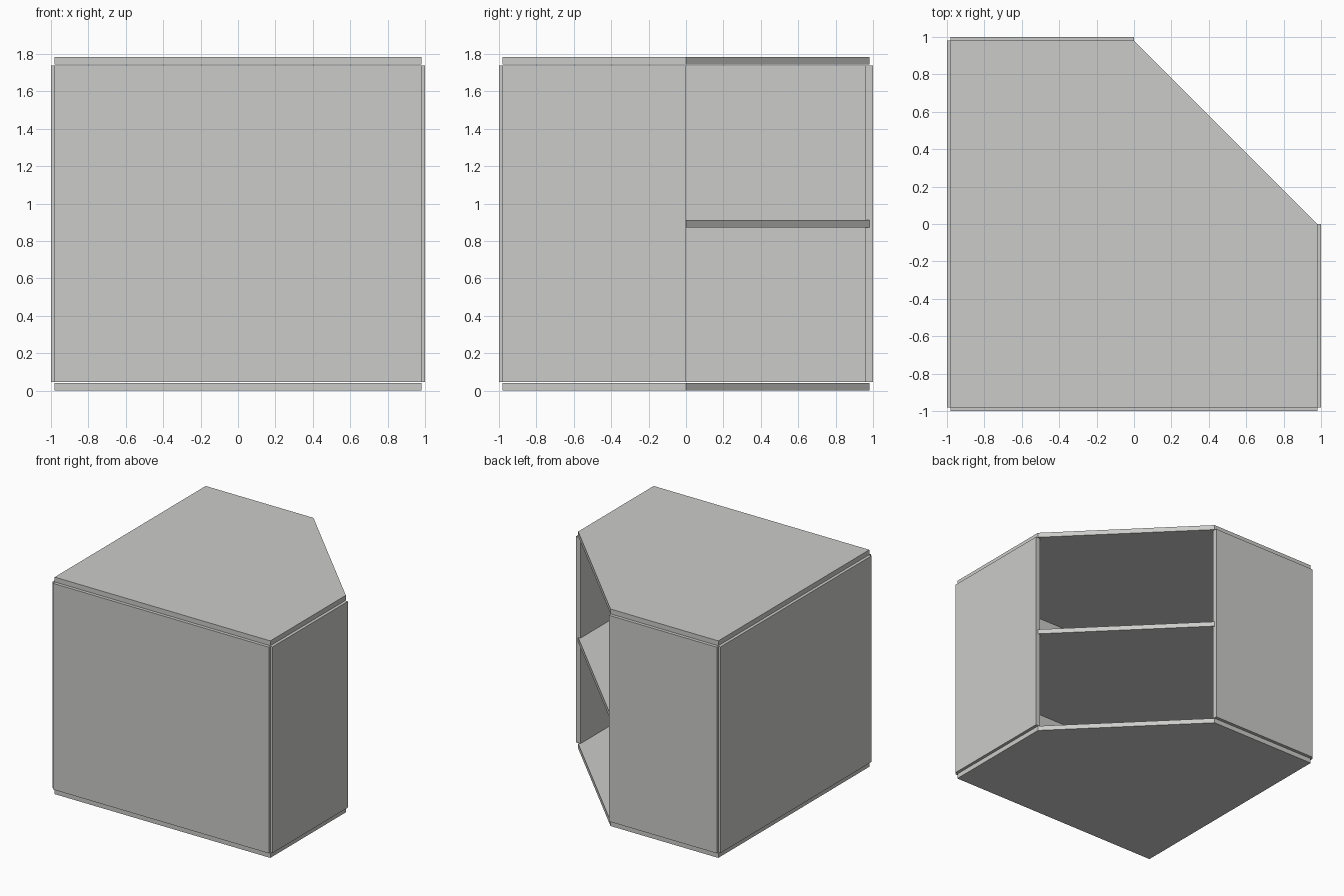
import bpy, bmesh

if "Cube" in bpy.data.objects:
    bpy.data.objects.remove(bpy.data.objects["Cube"])

grey = bpy.data.materials.new("light_grey")
grey.diffuse_color = (0.6, 0.6, 0.59, 1)
grey.use_nodes = True
grey.node_tree.nodes["Principled BSDF"].inputs["Base Color"].default_value = grey.diffuse_color


def prism(name, outline, z0, z1):
    """Extrude a flat outline upward from z0 to z1."""
    bm = bmesh.new()
    face = bm.faces.new([bm.verts.new((x, y, z0)) for x, y in outline])
    top = bmesh.ops.extrude_face_region(bm, geom=[face])["geom"]
    verts = [v for v in top if isinstance(v, bmesh.types.BMVert)]
    bmesh.ops.translate(bm, verts=verts, vec=(0, 0, z1 - z0))
    bmesh.ops.recalc_face_normals(bm, faces=bm.faces)
    mesh = bpy.data.meshes.new(name)
    bm.to_mesh(mesh)
    bm.free()
    mesh.materials.append(grey)
    bpy.context.collection.objects.link(bpy.data.objects.new(name, mesh))


def panel(name, x0, x1, y0, y1):
    prism(name, [(x0, y0), (x1, y0), (x1, y1), (x0, y1)], 0.045, 1.739)


# Boards with one corner cut off
S, T = 0.98, 0.04
board = [(-S, -S), (S, -S), (S, 0), (0, S), (-S, S)]
for name, z in (("bottom_board", 0), ("middle_shelf", 0.872), ("top_board", 1.743)):
    prism(name, board, z, z + T)

# Upright panels, straddling the board edges
panel("front_panel", -S, S, -1, -1 + T)
panel("left_panel", -1, -1 + T, -S, S)
panel("right_panel", 1 - T, 1, -S, 0)
panel("back_panel", -S, 0, 1 - T, 1)
